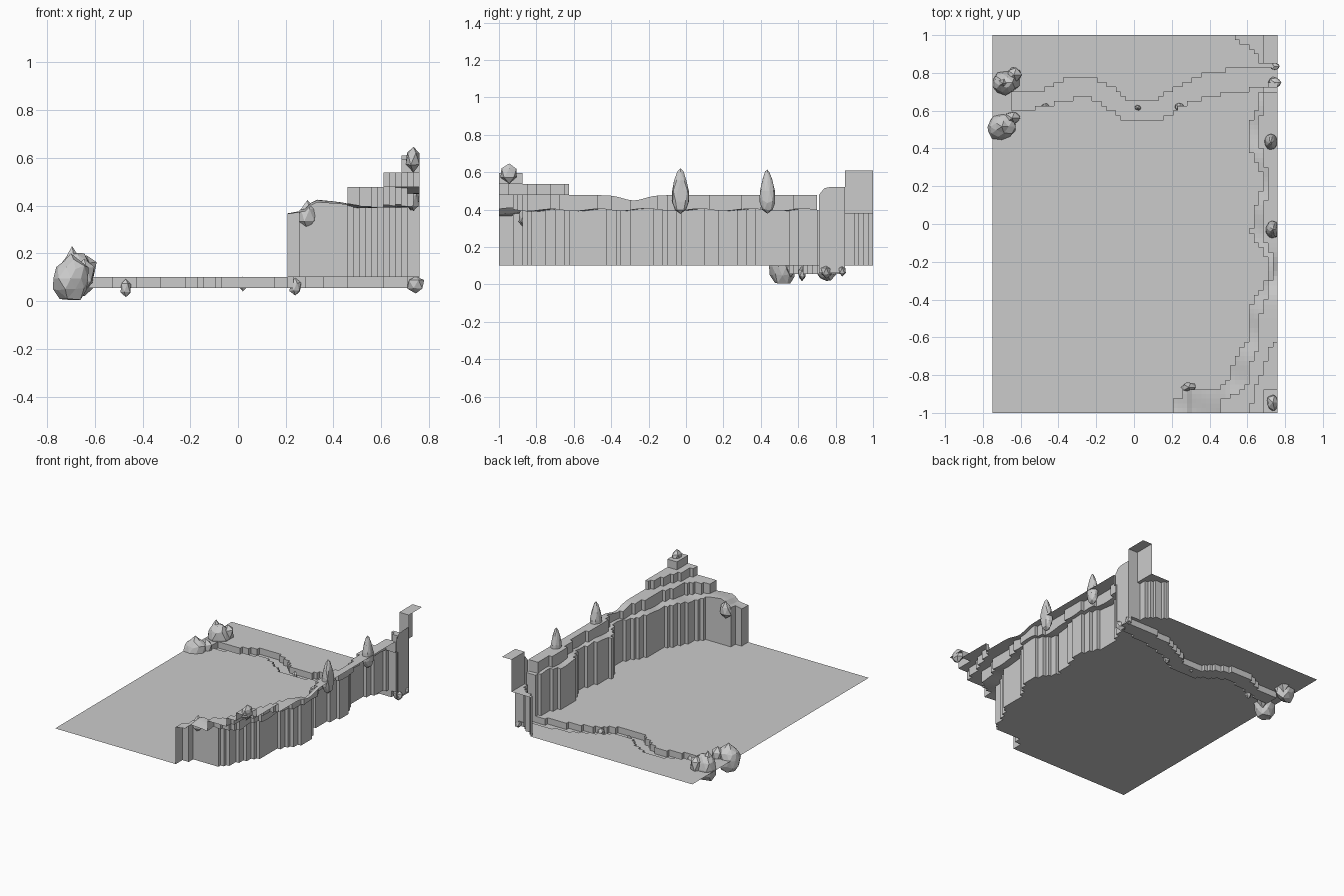
import bpy, bmesh, math, random
from mathutils import Vector

if "Cube" in bpy.data.objects:
    bpy.data.objects.remove(bpy.data.objects["Cube"])

random.seed(4)
X0, X1, Y0, Y1, NX, NY = -0.75, 0.76, -1.0, 1.0, 60, 80
DX, DY = (X1 - X0) / NX, (Y1 - Y0) / NY


def lerp(pts, t):
    if t <= pts[0][0]:
        return pts[0][1]
    for (a, va), (b, vb) in zip(pts, pts[1:]):
        if t <= b:
            return va + (vb - va) * (t - a) / (b - a)
    return pts[-1][1]


# Cliff edges as (y, x), river banks as (x, y)
EDGE1 = [(-1, .2), (-.94, .2), (-.93, .24), (-.885, .26), (-.88, .45), (-.82, .5), (-.7, .54),
         (-.62, .6), (-.5, .6), (-.4, .63), (-.3, .7), (-.2, .72), (-.05, .62), (.05, .63),
         (.2, .68), (.3, .67), (.38, .62), (.55, .62), (.6, .65), (.7, .65), (.725, .74), (.73, .8)]
EDGE2 = [(-1, .45), (-.93, .46), (-.9, .55), (-.85, .6), (-.75, .61), (-.66, .66), (-.5, .66),
         (-.38, .7), (-.28, .73), (-.2, .74), (-.05, .68), (.05, .68), (.2, .72), (.4, .67),
         (.55, .67), (.7, .69), (.72, .8)]
EDGE3 = [(-1, .62), (-.95, .62), (-.85, .65), (-.78, .68), (-.65, .72), (-.6, .77), (-.5, .8)]
BANK_N = [(-.6, .7), (-.5, .7), (-.35, .78), (-.22, .78), (-.1, .72), (-.05, .66), (.1, .65),
          (.27, .75), (.4, .8), (.55, .825), (.76, .84)]
BANK_S = [(-.6, .6), (-.48, .62), (-.3, .67), (-.22, .67), (-.05, .55), (.15, .55), (.25, .62),
          (.4, .68), (.55, .7), (.76, .75)]
BED, GROUND, LOW, MID, HIGH, TOP, BACK, TOWER = range(8)


def level(x, y):
    if y > .85:
        if x > .68:
            return TOWER
        if x > lerp([(.85, .66), (.9, .65), (.95, .58), (1, .51)], y):
            return BACK
    if y < -.87 and x > .69:
        return TOP
    for edge, lv in ((EDGE3, HIGH), (EDGE2, MID), (EDGE1, LOW)):
        if x > lerp(edge, y):
            return lv
    if x > -.66 and lerp(BANK_S, x) < y < lerp(BANK_N, x):
        return BED
    return GROUND


def height(lv, x, y):
    wob = .006 * math.sin(23 * y + 9 * x)
    if lv == LOW:
        return lerp([(.2, .37), (.28, .38), (.32, .42), (.42, .41), (.5, .395), (.76, .40)], x) + wob
    if lv == MID:
        return .477 - .028 * math.exp(-((y + .28) / .08) ** 2)
    return {BED: .055, GROUND: .1, HIGH: .538, TOP: .595, BACK: .38, TOWER: .61}[lv]


# Stepped terrain: one quad per cell, walls wherever the level changes
def terrain():
    bm, cache = bmesh.new(), {}
    grid = [[level(X0 + (i + .5) * DX, Y0 + (j + .5) * DY) for j in range(NY)] for i in range(NX)]

    def v(i, j, lv):
        if (i, j, lv) not in cache:
            x, y = X0 + i * DX, Y0 + j * DY
            cache[i, j, lv] = bm.verts.new((x, y, height(lv, x, y)))
        return cache[i, j, lv]

    def wall(a, b, p, q):
        if a != b:
            bm.faces.new((v(*p, a), v(*q, a), v(*q, b), v(*p, b)))

    for i in range(NX):
        for j in range(NY):
            lv = grid[i][j]
            bm.faces.new((v(i, j, lv), v(i + 1, j, lv), v(i + 1, j + 1, lv), v(i, j + 1, lv)))
            if i + 1 < NX:
                wall(lv, grid[i + 1][j], (i + 1, j), (i + 1, j + 1))
            if j + 1 < NY:
                wall(lv, grid[i][j + 1], (i + 1, j + 1), (i, j + 1))
    return finish("terrain", bm)


def finish(name, bm):
    me = bpy.data.meshes.new(name)
    bm.to_mesh(me)
    bm.free()
    ob = bpy.data.objects.new(name, me)
    bpy.context.collection.objects.link(ob)
    return ob


# Faceted rock; taper narrows it towards the top, xmax trims it at the border
def rock(name, loc, size, taper=0, jitter=.14, sub=1, xmax=9):
    bm = bmesh.new()
    bmesh.ops.create_icosphere(bm, subdivisions=sub, radius=1)
    for w in bm.verts:
        c = w.co * (1 + random.uniform(-jitter, jitter * .6))
        k = 1 - taper * (c.z + 1) / 2
        p = Vector((c.x * k * size[0], c.y * k * size[1], c.z * size[2])) + Vector(loc)
        p.x, p.z = min(p.x, xmax), max(p.z, 0)
        w.co = p
    return finish(name, bm)


terrain()

# Wall closing the valley where the river enters
bm = bmesh.new()
row = [(.71, .477), (.74, .515), (.78, .522), (.85, .522)]
lo = [bm.verts.new((.757, y, .06)) for y, z in row]
hi = [bm.verts.new((.757, y, z)) for y, z in row]
for k in range(3):
    bm.faces.new((lo[k], lo[k + 1], hi[k + 1], hi[k]))
finish("river_source_wall", bm)

# Boulders at the river mouth
rock("north_boulder", (-.68, .75, .11), (.085, .075, .1), .25, sub=2)
rock("north_boulder_peak", (-.695, .745, .16), (.05, .05, .075), .6)
rock("north_boulder_side", (-.635, .79, .13), (.045, .045, .07))
rock("south_boulder", (-.70, .515, .095), (.088, .08, .098), .15, sub=2)
rock("south_boulder_side", (-.645, .56, .11), (.045, .04, .07))

# River stones
for k, (x, y, z, r, h) in enumerate([(-.47, .62, .055, .026, .042), (.02, .615, .07, .018, .032),
                                     (.24, .62, .06, .026, .038), (.745, .75, .07, .037, .038),
                                     (.745, .835, .075, .027, .03)]):
    rock(f"river_stone_{k + 1}", (x, y, z), (r, r * .85, h))

# Rocks standing on the cliff
rock("cliff_spire_south", (.735, -.03, .5), (.05, .062, .12), .5, sub=2, jitter=.06, xmax=.76)
rock("cliff_spire_north", (.725, .435, .5), (.05, .06, .12), .65, sub=2, jitter=.06, xmax=.76)
rock("summit_rock", (.735, -.945, .595), (.045, .06, .055), .3, xmax=.76)
rock("corner_rock", (.29, -.865, .36), (.05, .04, .06), .3)
